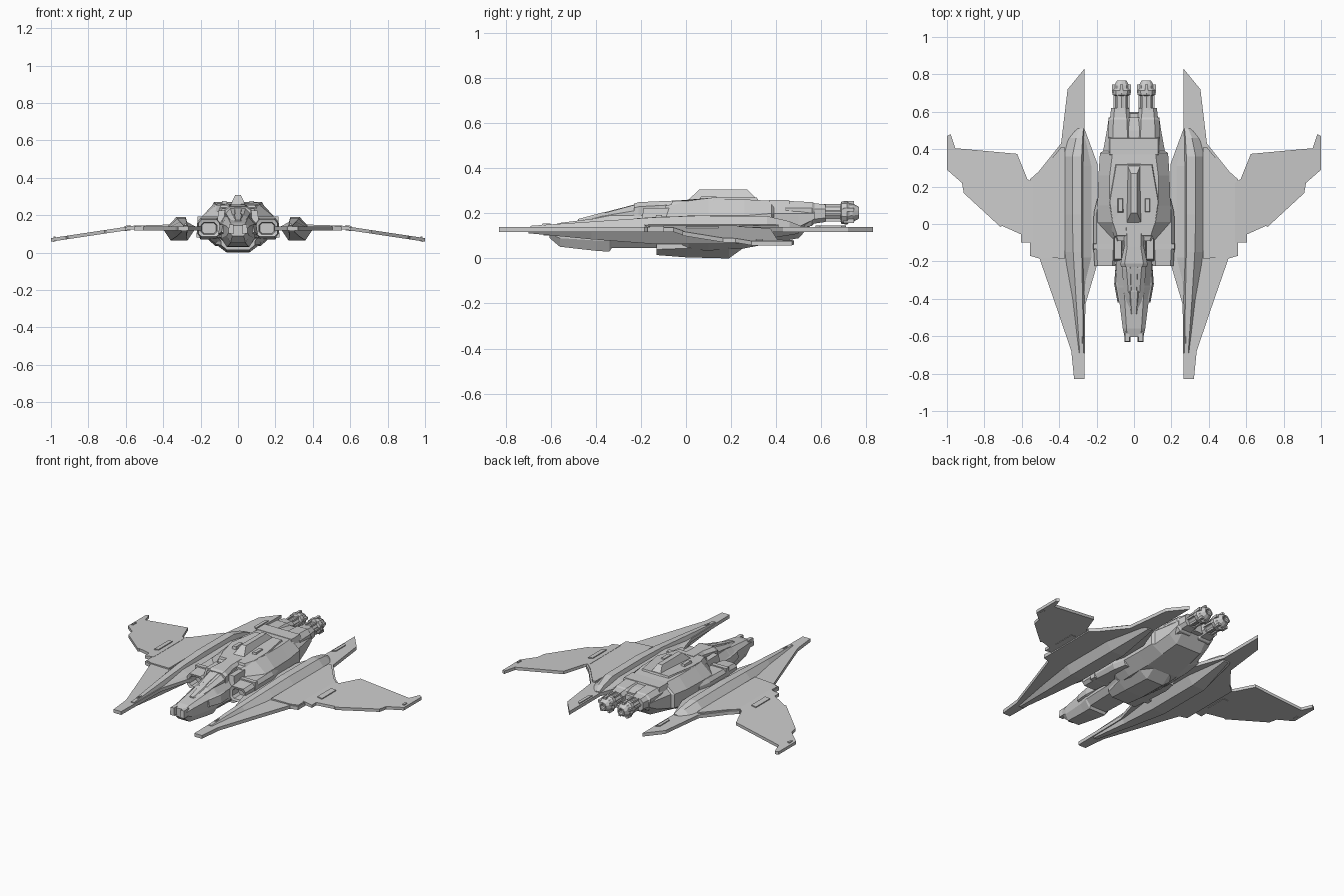
import bpy, bmesh, math


def build(name, verts, faces, mirror=False):
    me = bpy.data.meshes.new(name)
    bm = bmesh.new()
    vs = [bm.verts.new(v) for v in verts]
    for f in faces:
        bm.faces.new([vs[i] for i in f])
    bmesh.ops.recalc_face_normals(bm, faces=bm.faces)
    bm.to_mesh(me)
    bm.free()
    ob = bpy.data.objects.new(name, me)
    bpy.context.collection.objects.link(ob)
    if mirror:
        ob.modifiers.new("mirror", 'MIRROR')
    return ob


def loft(name, rings, mirror=False):
    n = len(rings[0])
    verts = [p for r in rings for p in r]
    faces = [tuple(range(n)), tuple(range(len(verts) - n, len(verts)))]
    for k in range(len(rings) - 1):
        for i in range(n):
            j = (i + 1) % n
            faces.append((k*n + i, k*n + j, k*n + n + j, k*n + n + i))
    return build(name, verts, faces, mirror)


def octo(y, wt, wm, wb, zt, zh, zl, zb, cx=0):
    """Eight-sided section: half-widths at top, middle, bottom and four heights."""
    return [(cx + x, y, z) for x, z in ((-wt, zt), (wt, zt), (wm, zh), (wm, zl),
                                        (wb, zb), (-wb, zb), (-wm, zl), (-wm, zh))]


def hull(name, rows, cx=0, mirror=False):
    return loft(name, [octo(*r, cx=cx) for r in rows], mirror)


def plate(name, outline, bottom, top, mirror=True):
    """Flat outline given thickness; heights are functions of x."""
    return loft(name, [[(x, y, bottom(x)) for x, y in outline],
                       [(x, y, top(x)) for x, y in outline]], mirror)


def block(name, x0, x1, y0, y1, z0, z1, inset=0.0, mirror=True):
    d = inset
    return loft(name, [[(x0, y0, z0), (x1, y0, z0), (x1, y1, z0), (x0, y1, z0)],
                       [(x0+d, y0+d, z1), (x1-d, y0+d, z1), (x1-d, y1-d, z1), (x0+d, y1-d, z1)]], mirror)


def lathe(name, profile, cx, cz, n=10):
    rings = [[(cx + r*math.cos(2*math.pi*(i + .5)/n), y, cz + r*math.sin(2*math.pi*(i + .5)/n))
              for i in range(n)] for y, r in profile]
    return loft(name, rings, True)


# inner wings with forward spikes and rear fins
inner = [(.265, -.83), (.32, -.83), (.335, -.68), (.425, -.415), (.505, -.185), (.555, -.17),
         (.555, .24), (.51, .28), (.39, .43), (.355, .72), (.265, .83), (.265, .51),
         (.195, .32), (.195, -.21), (.26, -.43)]
plate("inner_wing", inner, lambda x: .118, lambda x: .14)
panel = [(.37, -.185), (.505, -.178), (.55, -.16), (.55, .23), (.505, .27), (.39, .41), (.37, .41)]
plate("inner_wing_panel", panel, lambda x: .13, lambda x: .15 - .03*(x - .37))
plate("fin_slot", [(.276, .575), (.296, .595), (.296, .69), (.276, .71)], lambda x: .13, lambda x: .146)

# long ridge on top of each inner wing
def ridge(y, xi, xa, xb, xo, z):
    return [(xi, y, .13), (xa, y, z), (xb, y, z), (xo, y, .13)]
loft("wing_ridge", [ridge(-.69, .265, .27, .29, .30, .145), ridge(-.40, .262, .275, .31, .335, .165),
                    ridge(-.15, .262, .28, .325, .38, .182), ridge(.05, .262, .28, .33, .385, .19),
                    ridge(.36, .262, .28, .33, .385, .188), ridge(.46, .265, .275, .31, .36, .165),
                    ridge(.51, .265, .27, .29, .32, .145)], True)
loft("ridge_inner_slope", [[(.25, -.38, .125), (.275, -.38, .15), (.275, -.38, .125)],
                           [(.20, -.18, .125), (.275, -.18, .165), (.275, -.18, .125)],
                           [(.20, .31, .125), (.275, .31, .165), (.275, .31, .125)],
                           [(.255, .48, .125), (.275, .48, .145), (.275, .48, .125)]], True)
block("ridge_vent", .275, .288, -.64, -.60, .14, .155, .002)

# keel pod under each inner wing
def keel(y, xi, xa, xb, xo, z):
    return [(xi, y, .125), (xa, y, z), (xb, y, z), (xo, y, .125)]
loft("wing_keel", [keel(-.70, .268, .275, .30, .31, .112), keel(-.42, .265, .275, .33, .36, .085),
                   keel(-.15, .23, .27, .36, .40, .065), keel(.22, .23, .27, .36, .40, .065),
                   keel(.50, .268, .28, .31, .34, .11)], True)

# drooping outer wings
droop = lambda x: .137 - (x - .55)*.15
outer = [(.54, -.10), (.605, -.10), (.605, -.055), (.705, -.01), (.715, -.015), (.91, .165),
         (.92, .22), (1, .29), (1, .47), (.98, .48), (.955, .405), (.625, .375), (.57, .24), (.54, .22)]
plate("outer_wing", outer, lambda x: droop(x) - .011, lambda x: droop(x) + .008)
for nm, x0, x1, y0, y1 in (("outer_wing_hinge", .575, .608, .0, .145), ("wing_tip_light", .975, .987, .31, .34)):
    plate(nm, [(x0, y0), (x1, y0), (x1, y1), (x0, y1)], lambda x: droop(x) - .014, lambda x: droop(x) + .014)

# main hull
hull("main_hull", [(-.09, .085, .11, .07, .235, .18, .10, .05), (.01, .115, .195, .11, .255, .19, .10, .04),
                   (.10, .13, .195, .12, .262, .19, .10, .035), (.26, .13, .19, .11, .262, .19, .10, .045),
                   (.38, .115, .182, .10, .256, .20, .11, .068), (.39, .11, .165, .10, .25, .20, .11, .07),
                   (.50, .11, .145, .09, .245, .20, .14, .09), (.57, .10, .135, .09, .235, .20, .175, .165)])
hull("belly", [(-.13, .10, .09, .06, .075, .06, .04, .015), (0, .13, .12, .065, .08, .06, .045, .005),
               (.19, .13, .12, .06, .08, .06, .045, 0), (.26, .10, .09, .06, .08, .07, .06, .05)])
deck = [(-.105, -.07), (.105, -.07), (.13, .0), (.15, .12), (.11, .33), (-.11, .33), (-.15, .12), (-.13, .0)]
loft("top_deck", [[(x, y, .22) for x, y in deck], [(x*.86, y*.94 + .005, .27 if y > 0.05 else .255) for x, y in deck]])
block("deck_vent", .055, .09, .06, .14, .25, .276, .006)
block("hull_collar", -.14, .14, .36, .47, .21, .259, .012, False)

# dorsal fin
loft("dorsal_fin", [[(x*.042, y, .25) for x, y in ((-1, .0), (1, .0), (1, .33), (-1, .33))],
                    [(x*.016, y, .307) for x, y in ((-1, .06), (1, .06), (1, .27), (-1, .27))]])

# side intakes with recessed mouths
hull("side_intake", [(-.16, .025, .038, .025, .158, .145, .115, .102), (-.22, .028, .042, .028, .162, .148, .112, .098),
                     (-.225, .04, .056, .04, .178, .158, .102, .085), (-.12, .045, .062, .045, .185, .165, .10, .08),
                     (.06, .045, .06, .045, .19, .165, .10, .07), (.14, .03, .04, .03, .18, .16, .10, .07)],
     cx=.155, mirror=True)
block("intake_band", .093, .222, -.14, -.10, .08, .192, .006)
block("intake_shoulder", .055, .115, -.20, -.06, .15, .225, .012)

# nose, prongs and chin
hull("nose", [(-.605, .035, .05, .03, .145, .13, .11, .09), (-.56, .04, .06, .04, .158, .14, .09, .052),
              (-.40, .05, .08, .055, .178, .15, .08, .034), (-.34, .055, .092, .06, .19, .15, .08, .03),
              (-.33, .055, .092, .06, .192, .15, .08, .046), (-.08, .06, .10, .07, .225, .16, .08, .046)])
block("nose_prong", .02, .052, -.632, -.57, .102, .15, .004)
loft("nose_cheek", [[(.07, -.42, .10), (.088, -.42, .11), (.08, -.42, .15), (.065, -.42, .155)],
                    [(.07, -.32, .085), (.106, -.32, .10), (.098, -.32, .15), (.065, -.32, .17)],
                    [(.07, -.18, .085), (.095, -.18, .10), (.09, -.18, .15), (.065, -.18, .175)]], True)

# canopy, its frame and the spine behind it
hull("canopy", [(-.47, .015, .025, .03, .168, .162, .155, .15), (-.37, .03, .052, .06, .2, .188, .17, .16),
                (-.24, .04, .065, .075, .235, .21, .18, .16), (-.20, .04, .065, .075, .24, .21, .18, .16)])
hull("canopy_ridge", [(-.48, .012, .016, .018, .175, .165, .16, .155), (-.36, .02, .027, .03, .207, .2, .18, .17),
                      (-.355, .014, .02, .022, .207, .2, .18, .17), (-.20, .02, .026, .03, .247, .235, .2, .18)])
hull("spine", [(-.23, .045, .07, .075, .243, .225, .19, .16), (-.21, .05, .072, .075, .25, .23, .19, .16),
               (-.12, .036, .052, .06, .254, .235, .19, .16), (-.02, .04, .055, .06, .258, .24, .19, .16)])

# engine housings and nozzles
hull("engine_housing", [(.44, .04, .066, .045, .256, .225, .16, .12), (.56, .036, .062, .04, .25, .225, .17, .145),
                        (.57, .034, .054, .036, .245, .22, .175, .155), (.62, .03, .048, .03, .24, .22, .18, .162)],
     cx=.074, mirror=True)
block("engine_bridge", -.03, .03, .46, .60, .16, .225, .008, False)
lathe("engine_nozzle", [(.60, .034), (.685, .034), (.69, .05), (.715, .052), (.725, .044), (.74, .042),
                        (.768, .026), (.768, .018), (.745, .014)], .066, .203)
for k in range(6):
    a = math.tau*k/6
    cx, cz = .066 + .037*math.cos(a), .203 + .037*math.sin(a)
    block("nozzle_rib_%d" % (k + 1), cx - .006, cx + .006, .61, .69, cz - .006, cz + .006)
for k in range(5):
    a = math.tau*k/5 + .3
    cx, cz = .066 + .045*math.cos(a), .203 + .045*math.sin(a)
    block("nozzle_petal_%d" % (k + 1), cx - .008, cx + .008, .70, .745, cz - .008, cz + .008)
